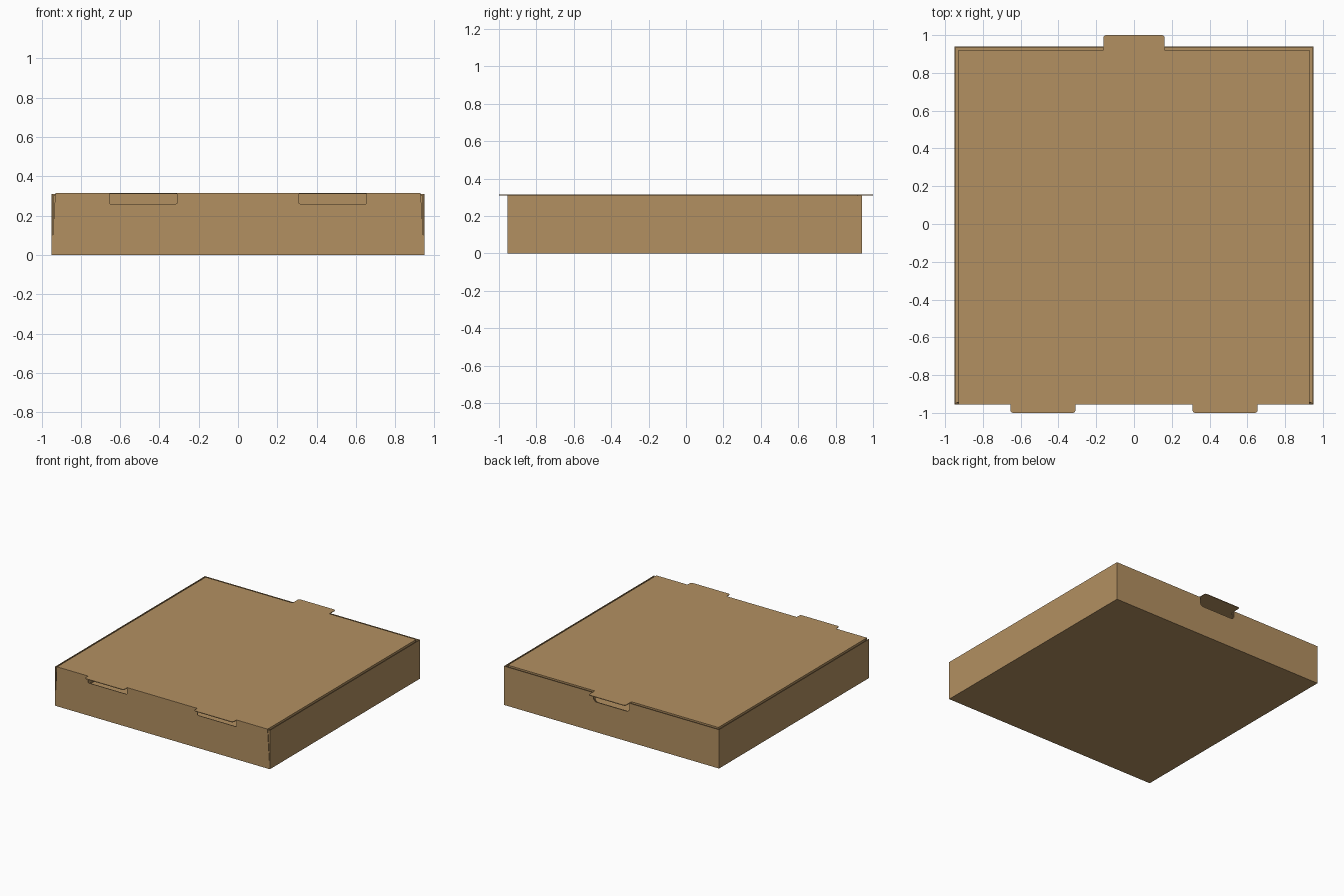
import bpy, bmesh, math
from mathutils import Vector

if "Cube" in bpy.data.objects:
    bpy.data.objects.remove(bpy.data.objects["Cube"])

T = 0.005                                   # cardboard thickness
FRONT, BACK, SIDE, TOP = -0.955, 0.94, 0.948, 0.31

card = bpy.data.materials.new("cardboard")
card.diffuse_color = (0.45, 0.28, 0.12, 1)
card.use_nodes = True
card.node_tree.nodes["Principled BSDF"].inputs["Base Color"].default_value = card.diffuse_color


def sheet(name, outline, origin, u, v, normal):
    """Flat card panel: 2D outline in the u, v plane, thickened along normal."""
    origin, u, v, normal = map(Vector, (origin, u, v, normal))
    bm = bmesh.new()
    face = bm.faces.new([bm.verts.new(origin + u * a + v * b) for a, b in outline])
    ext = bmesh.ops.extrude_face_region(bm, geom=[face], use_keep_orig=True)
    verts = [g for g in ext["geom"] if isinstance(g, bmesh.types.BMVert)]
    bmesh.ops.translate(bm, verts=verts, vec=normal * T)
    bmesh.ops.recalc_face_normals(bm, faces=bm.faces)
    mesh = bpy.data.meshes.new(name)
    bm.to_mesh(mesh)
    bm.free()
    mesh.materials.append(card)
    obj = bpy.data.objects.new(name, mesh)
    bpy.context.collection.objects.link(obj)
    return obj


def mirrored(half):
    """Complete a symmetric outline from its right half."""
    return half + [(-a, b) for a, b in reversed(half)]


def corner(cx, cy, r, start, end, n=4):
    """Points of a rounded corner, angles in degrees."""
    angles = [math.radians(start + (end - start) * i / n) for i in range(n + 1)]
    return [(cx + r * math.cos(a), cy + r * math.sin(a)) for a in angles]


X, Y, Z = (1, 0, 0), (0, 1, 0), (0, 0, 1)
R = 0.015

# base of the box
sheet("floor", mirrored([(SIDE, FRONT), (SIDE, BACK)]), (0, 0, 0), X, Y, Z)

# front hinge wall, tapered, with two openings left by the lid tabs
sheet("front_wall",
      mirrored([(SIDE, 0), (SIDE - 0.002, 0.05), (0.93, TOP), (0.655, TOP)]
               + corner(0.655 - R / 2, 0.26 + R / 2, R / 2, 0, -90)
               + corner(0.31 + R / 2, 0.26 + R / 2, R / 2, 270, 180)
               + [(0.31, TOP)]),
      (0, FRONT, 0), X, Z, Y)

# back wall with the finger opening under the lid tab
sheet("back_wall",
      mirrored([(SIDE, 0), (SIDE, TOP), (0.16, TOP)]
               + corner(0.13, 0.27, 0.03, 0, -90)),
      (0, BACK, 0), X, Z, (0, -1, 0))

# lid with one rounded back tab and two front hinge tabs
sheet("lid",
      mirrored([(0.31, FRONT)]
               + corner(0.31 + R, -1 + R, R, 180, 270)
               + corner(0.655 - R, -1 + R, R, -90, 0)
               + [(0.655, FRONT), (0.93, FRONT), (0.93, 0.92), (0.162, 0.92)]
               + corner(0.162 - R, 1 - R, R, 0, 90)),
      (0, 0, TOP), X, Y, Z)

# back flap of the lid, tucked inside, cut away where the tab was
sheet("lid_back_flap",
      mirrored([(0.90, 0.03), (0.925, TOP), (0.16, TOP)]
               + corner(0.13, 0.26, 0.03, 0, -90)),
      (0, 0.92, 0), X, Z, (0, -1, 0))

for s, label in ((1, "right"), (-1, "left")):
    # outer side walls
    sheet(label + "_wall", [(FRONT, 0), (BACK, 0), (BACK, TOP), (FRONT, TOP)],
          (s * 0.95, 0, 0), Y, Z, (-s, 0, 0))
    # lid side flaps, tucked inside
    sheet(label + "_lid_flap",
          [(FRONT + 0.02, TOP), (FRONT + 0.04, 0.03), (0.89, 0.03), (0.915, TOP)],
          (s * 0.93, 0, 0), Y, Z, (-s, 0, 0))
    # corner dust flaps folded behind the front wall
    sheet(label + "_dust_flap",
          [(0.94, 0.01), (0.94, TOP - 0.005), (0.66, 0.29), (0.66, 0.02)],
          (0, FRONT + 0.008, 0), (s, 0, 0), Z, Y)
